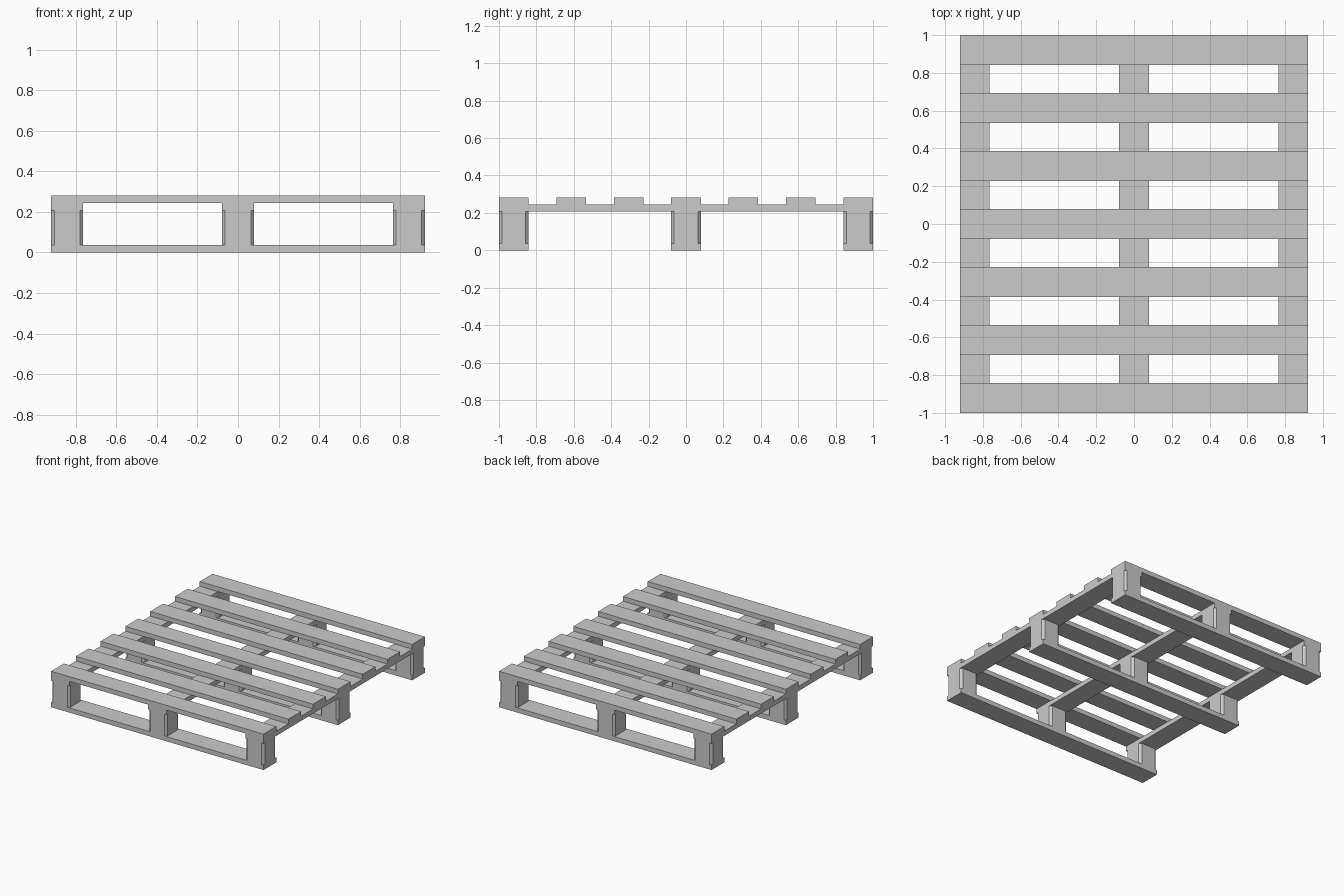
import bpy, bmesh

if "Cube" in bpy.data.objects:
    bpy.data.objects.remove(bpy.data.objects["Cube"])

X, Y = 0.922, 1.0      # half extents
W = 0.158              # board and block width
T = 0.037              # board thickness
H = 0.171              # block height
CX, CY = X - W / 2, Y - W / 2


def box(name, centre, size, chamfer=0.0):
    """Box with optional chamfer on its four vertical edges."""
    bm = bmesh.new()
    bmesh.ops.create_cube(bm, size=1)
    bmesh.ops.scale(bm, vec=size, verts=bm.verts)
    if chamfer:
        upright = [e for e in bm.edges
                   if abs(e.verts[0].co.z - e.verts[1].co.z) > 1e-4]
        bmesh.ops.bevel(bm, geom=upright, offset=chamfer, segments=1,
                        affect='EDGES')
    mesh = bpy.data.meshes.new(name)
    bm.to_mesh(mesh)
    bm.free()
    obj = bpy.data.objects.new(name, mesh)
    obj.location = centre
    bpy.context.collection.objects.link(obj)
    return obj


# Bottom runners (along x)
for j in (-1, 0, 1):
    box("bottom_board", (0, j * CY, T / 2), (2 * X, W, T))

# Nine spacer blocks with chamfered corners
for i in (-1, 0, 1):
    for j in (-1, 0, 1):
        box("block", (i * CX, j * CY, T + H / 2), (W, W, H), 0.016)

# Stringer boards (along y)
for i in (-1, 0, 1):
    box("stringer_board", (i * CX, 0, T * 1.5 + H), (W, 2 * Y, T))

# Top deck boards (along x)
for k in range(-3, 4):
    box("deck_board", (0, k * CY / 3, T * 2.5 + H), (2 * X, W, T))
